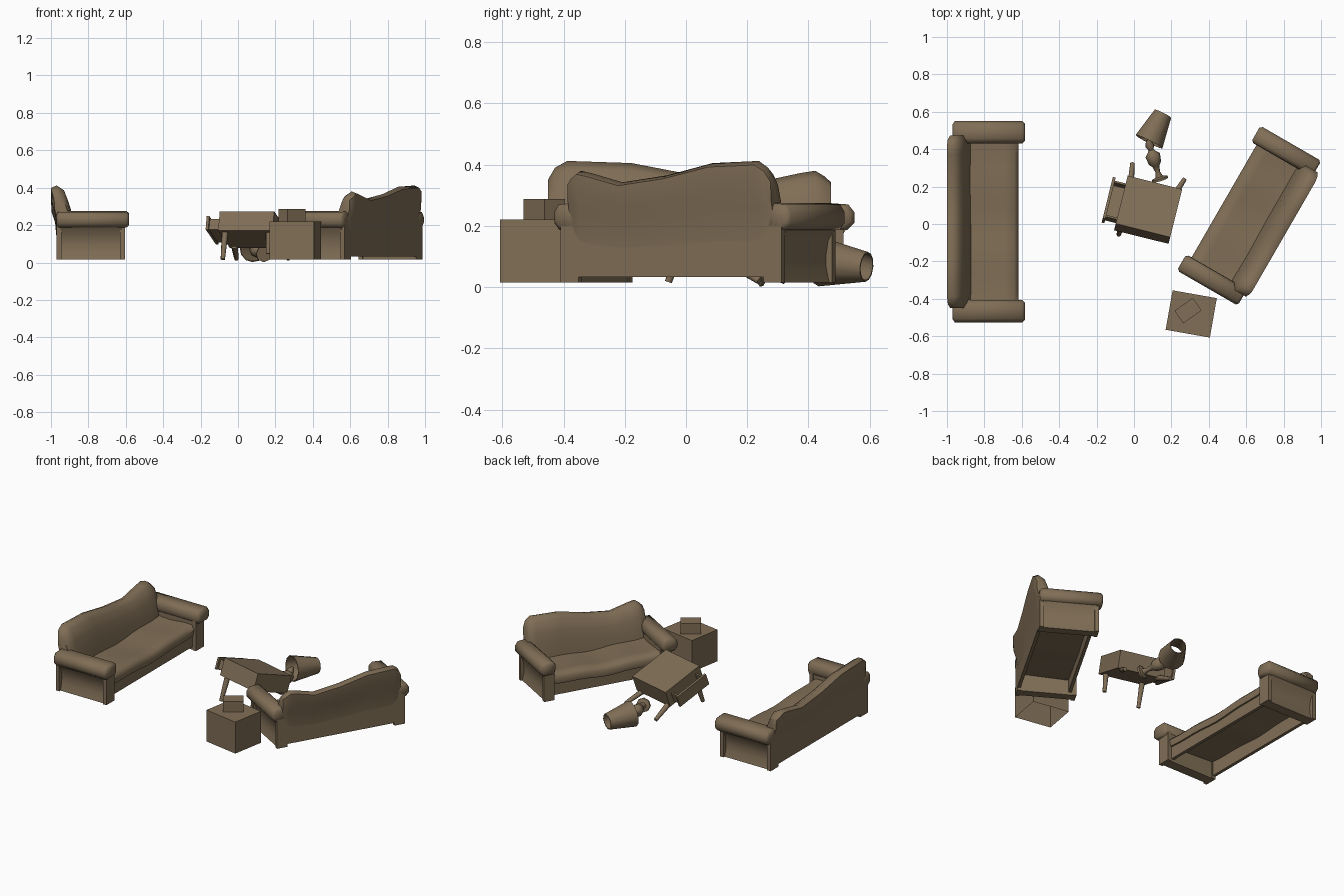
import bpy, bmesh, math
from mathutils import Matrix, Vector

if "Cube" in bpy.data.objects:
    bpy.data.objects.remove(bpy.data.objects["Cube"])

mat = bpy.data.materials.new("taupe")
mat.diffuse_color = (0.216, 0.156, 0.093, 1)
mat.use_nodes = True
mat.node_tree.nodes["Principled BSDF"].inputs["Base Color"].default_value = mat.diffuse_color


def loft(name, rings, M=Matrix(), caps=True, closed=False, smooth=True, open_start=False):
    """Skin a list of equal-length point rings."""
    bm = bmesh.new()
    vs = [[bm.verts.new(M @ Vector(p)) for p in r] for r in rings]
    n = len(rings[0])
    pairs = list(zip(vs, vs[1:])) + ([(vs[-1], vs[0])] if closed else [])
    for a, b in pairs:
        for i in range(n):
            j = (i + 1) % n
            bm.faces.new((a[i], a[j], b[j], b[i]))
    if caps and not closed:
        if not open_start:
            bm.faces.new(vs[0])
        bm.faces.new(vs[-1])
    bmesh.ops.recalc_face_normals(bm, faces=bm.faces)
    me = bpy.data.meshes.new(name)
    bm.to_mesh(me)
    bm.free()
    ob = bpy.data.objects.new(name, me)
    bpy.context.collection.objects.link(ob)
    me.materials.append(mat)
    if smooth:
        bpy.ops.object.select_all(action='DESELECT')
        ob.select_set(True)
        bpy.context.view_layer.objects.active = ob
        bpy.ops.object.shade_smooth_by_angle(angle=math.radians(55))
    return ob


def box(name, lo, hi, M=Matrix(), open_bottom=False):
    ring = [(lo[0], lo[1]), (hi[0], lo[1]), (hi[0], hi[1]), (lo[0], hi[1])]
    return loft(name, [[(x, y, z) for x, y in ring] for z in (lo[2], hi[2])], M,
                smooth=False, open_start=open_bottom)


def turned(name, p0, p1, profile, n=10, closed=False, M=Matrix()):
    """Turn a (fraction along axis, radius) profile about the line p0-p1."""
    p0, p1 = Vector(p0), Vector(p1)
    q = (p1 - p0).to_track_quat('Z', 'Y')
    rings = [[p0.lerp(p1, t) + q @ Vector((r * math.cos(k * math.tau / n),
                                          r * math.sin(k * math.tau / n), 0))
              for k in range(n)] for t, r in profile]
    return loft(name, rings, M, closed=closed)


def sofa(tag, M):
    # leaning back cushion with a slumped top edge: (y, top, bottom, thickness)
    stations = [(-.462, .352, .16, .72), (-.44, .39, .155, .92), (-.40, .412, .15, 1),
                (-.19, .405, .148, 1), (.017, .365, .135, 1), (.22, .342, .128, 1),
                (.36, .372, .14, 1), (.41, .38, .15, 1), (.44, .362, .155, .92), (.462, .342, .16, .72)]
    prof = [(.03, 0), (.022, .4), (.004, .65), (0, .95), (.03, 1),
            (.07, .9), (.095, .65), (.115, .4), (.13, 0)]
    rings = [[(.06 + (x - .06) * w, y, b + (t - b) * f) for x, f in prof]
             for y, t, b, w in stations]
    loft(tag + "_back_cushion", rings, M)

    # seat sagging in the middle, straight front edge
    seat = [(.05, .13), (.05, .18), (.20, .17), (.31, .18), (.36, .178), (.383, .155), (.376, .115)]
    rings = []
    for i in range(13):
        y = -.43 + .86 * i / 12
        s = -.016 * math.cos(y * math.pi / .86) - .004 * math.cos(y * 17)
        rings.append([(x, y, z + s) for x, z in seat])
    loft(tag + "_seat", rings, M)

    # front and back panels, open below
    box(tag + "_front_panel", (.345, -.43, .033), (.365, .43, .14), M)
    box(tag + "_back_panel", (.03, -.45, .033), (.05, .45, .17), M)

    # rolled arms with hollowed outer side
    roll = [(.418, .215), (.43, .19), (.515, .187), (.538, .21),
            (.538, .245), (.518, .27), (.445, .275), (.42, .255)]
    side_prof = [(.425, .015), (.49, .015), (.477, .06), (.475, .10),
                 (.485, .15), (.512, .19), (.48, .22), (.425, .22)]
    for s, side in ((1, "left"), (-1, "right")):
        rings = [[(x, s * (.478 + (y - .478) * k), .23 + (z - .23) * k) for y, z in roll]
                 for x, k in ((.03, .72), (.042, 1), (.403, 1), (.417, .75))]
        loft(f"{tag}_{side}_arm_roll", rings, M)
        loft(f"{tag}_{side}_arm_panel", [[(x, s * y, z) for y, z in side_prof] for x in (.05, .38)], M)
        for end, x0, x1 in (("back", .03, .055), ("front", .37, .395)):
            a, b = sorted((s * .42, s * .502))
            box(f"{tag}_{side}_{end}_pillar", (x0, a, .015), (x1, b, .235), M)


# long sofa and short sofa
sofa("long_sofa", Matrix.Translation((-1, .012, 0)))
sofa("short_sofa", Matrix.Translation((.803, -.064, 0)) @ Matrix.Rotation(math.radians(150), 4, 'Z')
     @ Matrix.Diagonal((.97, .83, 1, 1)))

# collapsed drawer table, tilted towards the back
T = (Matrix.Translation((.08, .094, .227)) @ Matrix.Rotation(math.radians(-14), 4, 'Z')
     @ Matrix.Rotation(math.radians(-19.5), 4, 'X'))
box("table_body", (-.15, -.14, -.11), (.15, .14, 0), T)
box("drawer_face", (-.225, -.12, -.095), (-.21, .12, -.02), T)
box("drawer_floor", (-.21, -.105, -.09), (-.15, .105, -.08), T)
for s in (-1, 1):
    a, b = sorted((s * .105, s * .095))
    box("drawer_side", (-.21, a, -.09), (-.15, b, -.03), T)
leg = [(0, .018), (1, .012)]
turned("front_leg", (-.12, -.105, -.10), (-.12, -.105, -.26), leg, 8, M=T)
turned("short_front_leg", (.12, -.10, -.10), (.12, -.08, -.22), leg, 8, M=T)
turned("broken_back_leg", (-.02, .19, .09), (-.008, .325, .02), leg, 8)
turned("broken_back_leg", (.20, .13, .09), (.27, .24, .02), leg, 8)

# toppled lamp
turned("lamp_shade", (.08, .44, .082), (.155, .59, .066),
       [(0, .08), (1, .049), (1, .044), (0, .075)], 12, closed=True)
turned("lamp_body", (.14, .235, .045), (.075, .45, .08),
       [(0, .044), (.05, .044), (.08, .02), (.2, .012), (.35, .02), (.42, .034),
        (.62, .04), (.7, .022), (.75, .014), (.85, .024), (1, .012)], 8)

# side table, open below, with a small box on it
box("side_table", (-.12, -.107, .015), (.12, .107, .22),
    Matrix.Translation((.306, -.481, 0)) @ Matrix.Rotation(math.radians(-10), 4, 'Z'), open_bottom=True)
box("small_box", (-.06, -.041, .22), (.06, .041, .287),
    Matrix.Translation((.289, -.463, 0)) @ Matrix.Rotation(math.radians(35), 4, 'Z'))
